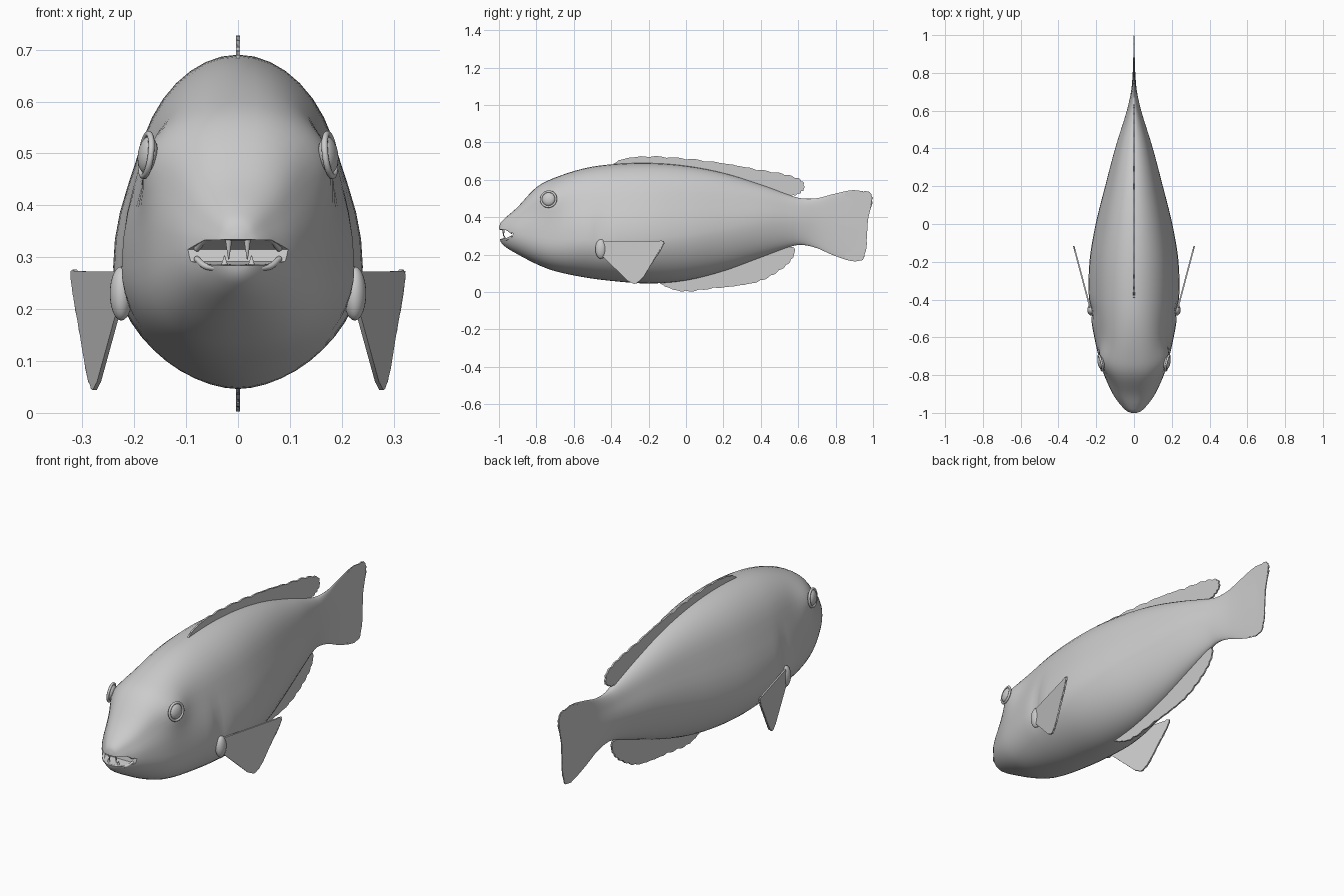
import bpy, bmesh, math
from mathutils import Vector

if "Cube" in bpy.data.objects:
    bpy.data.objects.remove(bpy.data.objects["Cube"])

grey = bpy.data.materials.new("plain grey")
grey.use_nodes = True
grey.diffuse_color = (0.6, 0.6, 0.6, 1)
grey.node_tree.nodes["Principled BSDF"].inputs["Base Color"].default_value = (0.6, 0.6, 0.6, 1)


def smooth(points, steps):
    """Catmull-Rom interpolation of tuples of any length."""
    pts = [Vector(p) for p in points]
    pts = [pts[0] * 2 - pts[1]] + pts + [pts[-1] * 2 - pts[-2]]
    out = []
    for a, b, c, d in zip(pts, pts[1:], pts[2:], pts[3:]):
        for i in range(steps):
            t = i / steps
            out.append((b * 2 + (c - a) * t + (a * 2 - b * 5 + c * 4 - d) * t ** 2
                        + (b * 3 - a - c * 3 + d) * t ** 3) / 2)
    return out + [pts[-2]]


def activate(ob):
    bpy.ops.object.select_all(action='DESELECT')
    ob.select_set(True)
    bpy.context.view_layer.objects.active = ob


def link(name, bm):
    bmesh.ops.recalc_face_normals(bm, faces=bm.faces)
    mesh = bpy.data.meshes.new(name)
    bm.to_mesh(mesh)
    bm.free()
    mesh.materials.append(grey)
    ob = bpy.data.objects.new(name, mesh)
    bpy.context.collection.objects.link(ob)
    activate(ob)
    return ob


def shade(angle=40):
    bpy.ops.object.shade_smooth_by_angle(angle=math.radians(angle))


# Body sections: y, top, bottom, height of widest point, half width
sections = [(-1, .345, .31, .325, .015), (-.99, .372, .268, .32, .04),
            (-.96, .402, .238, .318, .07), (-.9, .455, .202, .312, .112),
            (-.8, .56, .15, .298, .158), (-.7, .612, .112, .285, .188),
            (-.55, .66, .08, .28, .22), (-.4, .683, .06, .28, .239),
            (-.2, .69, .046, .285, .236), (0, .675, .062, .305, .203),
            (.2, .637, .112, .34, .153), (.4, .575, .185, .375, .1),
            (.55, .52, .24, .38, .053), (.62, .501, .252, .377, .033),
            (.7, .502, .235, .37, .016), (.78, .522, .2, .36, .008),
            (.88, .544, .167, .355, .004), (.945, .54, .172, .355, .002)]
RING = 48
bm = bmesh.new()
rings = []
for y, top, low, mid, wide in smooth(sections, 5):
    head = 0.5 * math.exp(-((y + .78) / .2) ** 2)
    ring = []
    for k in range(RING):
        a = math.tau * k / RING
        c, s = math.cos(a), math.sin(a)
        power = 2 / ((2.0 if s > 0 else 1.82) + head)
        z = mid + math.copysign(abs(s) ** power, s) * ((top - mid) if s > 0 else (mid - low))
        # Flanks lean in slightly above the widest line
        flank = 1 - .055 * math.exp(-((s - .5) / .25) ** 2)
        x = math.copysign(abs(c) ** power, c) * wide * flank
        # Swollen eye sockets and a crease behind the gill cover
        bulge = .038 * math.exp(-((y + .725) ** 2 + (z - .505) ** 2) / .0065)
        crease = .014 * math.exp(-((y + .46) / .035) ** 2 - ((z - .31) / .11) ** 2)
        x += (bulge - crease) * c
        ring.append(bm.verts.new((x, y, z)))
    rings.append(ring)
for a, b in zip(rings, rings[1:]):
    for k in range(RING):
        n = (k + 1) % RING
        bm.faces.new((a[k], a[n], b[n], b[k]))
bm.faces.new(rings[0])
bm.faces.new(rings[-1])
body = link("body", bm)

# Open mouth, cut as a wedge
bm = bmesh.new()
wedge = [(-1.05, .335), (-.965, .333), (-.925, .315), (-.93, .292), (-.965, .286), (-1.05, .28)]
face = bm.faces.new([bm.verts.new((-.2, y, z)) for y, z in wedge])
ext = bmesh.ops.extrude_face_region(bm, geom=[face])["geom"]
bmesh.ops.translate(bm, vec=(.4, 0, 0), verts=[v for v in ext if isinstance(v, bmesh.types.BMVert)])
cutter = link("mouth_cutter", bm)
cutter.hide_render = True
mod = body.modifiers.new("mouth", 'BOOLEAN')
mod.operation, mod.solver, mod.object = 'DIFFERENCE', 'EXACT', cutter
activate(body)
bpy.ops.object.modifier_apply(modifier="mouth")
bpy.data.objects.remove(cutter)
activate(body)
shade()


def tube(name, points, radius):
    curve = bpy.data.curves.new(name, 'CURVE')
    curve.dimensions = '3D'
    curve.bevel_depth, curve.bevel_resolution = radius, 3
    curve.use_fill_caps = True
    spline = curve.splines.new('POLY')
    path = smooth(points, 5)
    spline.points.add(len(path) - 1)
    for p, co in zip(spline.points, path):
        p.co = (*co, 1)
    curve.materials.append(grey)
    ob = bpy.data.objects.new(name, curve)
    bpy.context.collection.objects.link(ob)


# Lips
for name, z, front in (("upper_lip", .338, -.992), ("lower_lip", .281, -.982)):
    end = (z + .305 * 2) / 3
    tube(name, [(-.08, -.93, end), (-.057, -.963, z), (0, front, z),
                (.057, -.963, z), (.08, -.93, end)], .006)


def fin(name, edge, base, ragged, thick, place):
    """Thin plate: a scalloped outer edge closed by a plain base line."""
    path = smooth(edge, 8)
    outline = []
    for i, p in enumerate(path):
        t = path[min(i + 1, len(path) - 1)] - path[max(i - 1, 0)]
        normal = Vector((-t.y, t.x)).normalized()
        outline.append(p - normal * ragged * (1 - abs(math.sin(i * math.pi / 4))))
    outline += [Vector(p) for p in base]
    bm = bmesh.new()
    f = bm.faces.new([bm.verts.new(place(*p)) for p in outline])
    bmesh.ops.triangulate(bm, faces=[f])
    ob = link(name, bm)
    mod = ob.modifiers.new("thickness", 'SOLIDIFY')
    mod.thickness, mod.offset = thick, 0
    bpy.ops.object.modifier_apply(modifier="thickness")
    shade(25)


def centre(y, z):
    return (0, y, z)


fin("dorsal_fin",
    [(-.4, .678), (-.34, .712), (-.2, .728), (0, .716), (.2, .69), (.38, .658),
     (.53, .632), (.62, .598), (.632, .55), (.6, .522), (.54, .505)],
    [(.4, .53), (.1, .62), (-.2, .66)], .007, .008, centre)
fin("anal_fin",
    [(.53, .25), (.582, .235), (.565, .17), (.5, .112), (.4, .058), (.28, .033),
     (.15, .018), (0, .001), (-.09, .02), (-.17, .062)],
    [(0, .1), (.2, .16), (.4, .22)], .007, .008, centre)
# Ragged rim of the tail, the body itself tapers into it
fin("tail_fin",
    [(.95, .543), (.985, .532), (1, .49), (.98, .42), (.969, .33), (.966, .24),
     (.948, .168)],
    [(.9, .163), (.85, .18), (.85, .53), (.9, .545)], .007, .005, centre)

for side, word in ((1, "left"), (-1, "right")):
    # Pectoral fin, swept outward and back
    fin(word + "_pectoral_fin",
        [(-.14, .278), (-.115, .268), (-.14, .215), (-.19, .14), (-.235, .07),
         (-.275, .04)],
        [(-.31, .06), (-.44, .185), (-.465, .23), (-.44, .272)], .005, .008,
        lambda y, z: (side * (.236 + .265 * (y + .43)), y, z))
    # Fleshy fin root and eyeball
    for name, at, size in (("fin_root", (.225, -.455, .23), (.022, .03, .052)),
                           ("eye", (.174, -.735, .497), (.018, .036, .036))):
        bm = bmesh.new()
        bmesh.ops.create_uvsphere(bm, u_segments=24, v_segments=14, radius=1)
        bmesh.ops.scale(bm, vec=size, verts=bm.verts)
        ob = link(f"{word}_{name}", bm)
        shade()
        ob.location = (side * at[0], at[1], at[2])
        if name == "eye":
            ob.rotation_euler = (0, -.12 * side, -.22 * side)
    # Eyelid ring
    bpy.ops.mesh.primitive_torus_add(
        major_segments=32, minor_segments=10, major_radius=.041, minor_radius=.006,
        location=(side * .177, -.735, .497), rotation=(0, side * (math.pi / 2 - .12), -.22 * side))
    ring = bpy.context.object
    ring.name = word + "_eyelid"
    ring.data.materials.append(grey)
    bpy.ops.object.shade_smooth()
    # Pointed teeth
    for i, (x, y, z, h, turn) in enumerate(((.018, -.976, .318, .045, math.pi),
                                            (.026, -.97, .292, .022, 0))):
        bpy.ops.mesh.primitive_cone_add(vertices=10, radius1=.008, radius2=.001, depth=h,
                                        location=(side * x, y, z), rotation=(turn, 0, 0))
        bpy.context.object.name = f"{word}_tooth_{i + 1}"
        bpy.context.object.data.materials.append(grey)
        shade()
